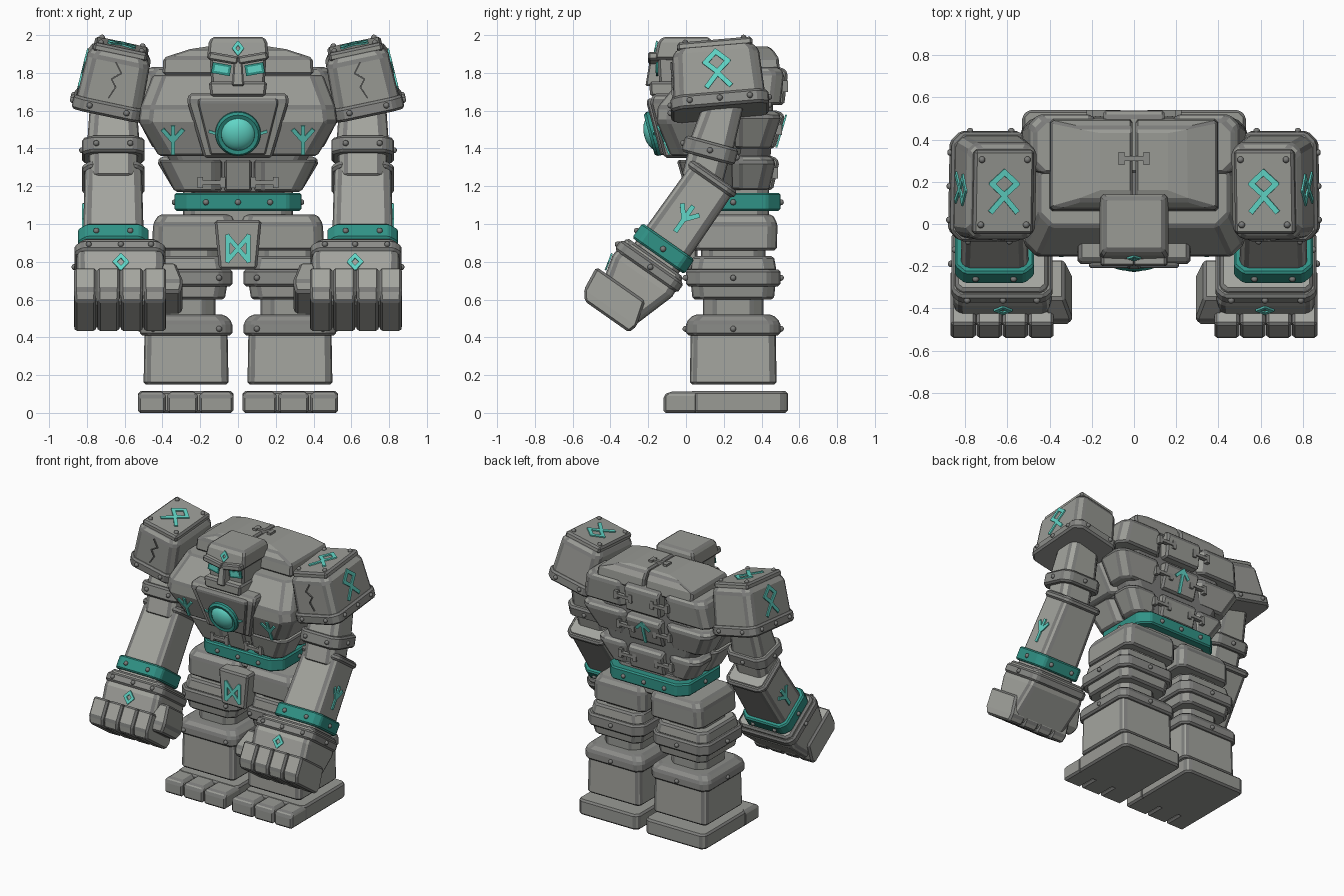
import bpy, bmesh, math
from mathutils import Matrix, Vector


def material(name, rgb):
    m = bpy.data.materials.new(name)
    m.diffuse_color = (*rgb, 1)
    return m


LIGHT = material("light_stone", (0.37, 0.375, 0.345))
STONE = material("stone", (0.32, 0.325, 0.30))
RIM = material("rim_stone", (0.26, 0.263, 0.248))
TRIM = material("dark_stone", (0.20, 0.202, 0.195))
TEAL = material("teal_metal", (0.03, 0.29, 0.24))
GLOW = material("glowing_teal", (0.12, 0.67, 0.57))
I = Matrix.Identity(4)


def frame(loc, x, y):
    """Face frame: x and y lie in the face, z points outwards."""
    x, y = Vector(x).normalized(), Vector(y).normalized()
    m = Matrix((x, y, x.cross(y))).transposed().to_4x4()
    m.translation = loc
    return m


def finish(name, bm, mat, m=I, mirror=False, bevel=0.0, smooth=False):
    """Place the mesh, and a twin on the other side if asked."""
    bm.transform(m)
    for side in ("left", "right") if mirror else ("",):
        if side == "right":
            bm.transform(Matrix.Diagonal((-1, 1, 1, 1)))
        bmesh.ops.recalc_face_normals(bm, faces=bm.faces)
        me = bpy.data.meshes.new(name)
        bm.to_mesh(me)
        me.materials.append(mat)
        if smooth:
            me.shade_smooth()
        ob = bpy.data.objects.new(name + ("_" + side if side else ""), me)
        bpy.context.collection.objects.link(ob)
        if bevel:
            b = ob.modifiers.new("worn_edges", "BEVEL")
            b.width, b.segments, b.limit_method = bevel, 1, "ANGLE"
            b.angle_limit = math.radians(28)
            if mat in (LIGHT, STONE, RIM):
                me.materials.append(TRIM)
                b.material = 1
    bm.free()


def loft(name, sections, c=0.0, mat=STONE, m=I, mirror=False, bevel=0.013):
    """Stack of rectangles (z, x0, x1, y0, y1) with corners cut by c."""
    bm = bmesh.new()
    rings = []
    for z, x0, x1, y0, y1 in sections:
        if c:
            p = [(x0 + c, y0), (x1 - c, y0), (x1, y0 + c), (x1, y1 - c),
                 (x1 - c, y1), (x0 + c, y1), (x0, y1 - c), (x0, y0 + c)]
        else:
            p = [(x0, y0), (x1, y0), (x1, y1), (x0, y1)]
        rings.append([bm.verts.new((x, y, z)) for x, y in p])
    n = len(rings[0])
    for a, b in zip(rings, rings[1:]):
        for i in range(n):
            bm.faces.new((a[i], a[(i + 1) % n], b[(i + 1) % n], b[i]))
    bm.faces.new(rings[0][::-1])
    bm.faces.new(rings[-1])
    finish(name, bm, mat, m, mirror, bevel)


def box(name, x0, x1, y0, y1, z0, z1, **k):
    loft(name, [(z0, x0, x1, y0, y1), (z1, x0, x1, y0, y1)], **k)


def rivets(name, pts, m=I, mirror=False, r=0.016):
    bm = bmesh.new()
    for p in pts:
        bmesh.ops.create_icosphere(bm, subdivisions=2, radius=r, matrix=Matrix.Translation(p))
    finish(name, bm, TRIM, m, mirror, smooth=True)


def mark(name, lines, m, mirror=False, w=0.022, mat=GLOW):
    """Thin strokes along polylines in a face frame."""
    bm = bmesh.new()
    for line in lines:
        for a, b in zip(line, line[1:]):
            a, b = Vector((*a, 0)), Vector((*b, 0))
            d = b - a
            t = frame((a + b) / 2 + Vector((0, 0, 0.003)), d, (-d.y, d.x, 0))
            bmesh.ops.create_cube(bm, size=1, matrix=t @ Matrix.Diagonal((d.length + w * 0.7, w, 0.009, 1)))
    finish(name, bm, mat, m, mirror)


def staple(name, m, mirror=False):
    bm = bmesh.new()
    for x, sx, sy in ((0, 0.12, 0.022), (-0.06, 0.028, 0.06), (0.06, 0.028, 0.06)):
        bmesh.ops.create_cube(bm, size=1, matrix=Matrix.Translation((x, 0, 0)) @ Matrix.Diagonal((sx, sy, 0.03, 1)))
    finish(name, bm, RIM, m, mirror)


def diamond(w, h, y=0.0):
    return [(0, y + h), (w, y), (0, y - h), (-w, y), (0, y + h)]


FORK = [[(0, -0.08), (0, 0.07)], [(-0.05, 0.05), (0, -0.01), (0.05, 0.05)]]
FRONT, BACK = ((1, 0, 0), (0, 0, 1)), ((-1, 0, 0), (0, 0, 1))

# Feet and legs
box("foot", 0.025, 0.53, 0.02, 0.54, 0, 0.115, c=0.03, mirror=True)
for i, (a, b) in enumerate(((0.025, 0.205), (0.212, 0.375), (0.382, 0.53))):
    loft("toe_%d" % i, [(0, a, b, -0.12, 0.06), (0.09, a, b, -0.12, 0.06), (0.112, a + 0.01, b - 0.01, -0.09, 0.06)], mirror=True)
loft("shin", [(0.15, 0.05, 0.5, 0.02, 0.48), (0.43, 0.055, 0.495, 0.025, 0.475)], c=0.025, mat=LIGHT, mirror=True)
loft("shin_rim", [(0.41, 0.03, 0.52, 0, 0.5), (0.48, 0.03, 0.52, 0, 0.5), (0.52, 0.07, 0.48, 0.04, 0.46)],
     c=0.045, mat=RIM, mirror=True)
box("ankle_joint", 0.12, 0.43, 0.09, 0.41, 0.5, 0.63, c=0.06, mirror=True)
loft("knee_base", [(0.6, 0.07, 0.47, 0.035, 0.465), (0.69, 0.055, 0.485, 0.025, 0.475)], c=0.05, mirror=True)
box("knee_rim", 0.03, 0.51, 0, 0.5, 0.67, 0.76, c=0.06, mat=RIM, mirror=True)
loft("knee_top", [(0.75, 0.05, 0.49, 0.02, 0.48), (0.83, 0.065, 0.475, 0.035, 0.465)], c=0.05, mirror=True)
rivets("leg_rivets", [(x, y, z) for z in (0.445, 0.715) for x, y in
                      ((0.1, -0.003), (0.45, -0.003), (0.52, 0.25), (0.275, 0.503))], mirror=True)
box("hip_joint", 0.1, 0.42, 0.08, 0.42, 0.8, 0.9, c=0.05, mirror=True)

# Hips, loin plate and belt
loft("hip", [(0.86, 0.015, 0.455, 0.02, 0.48), (1.0, 0.015, 0.45, 0.015, 0.485), (1.05, 0.03, 0.42, 0.05, 0.46)], c=0.04, mirror=True)
box("waist", -0.29, 0.29, 0.08, 0.44, 1.0, 1.2, c=0.05)
loft("loin_plate", [(0.76, -0.1, 0.1, -0.06, 0.06), (1.02, -0.125, 0.125, -0.06, 0.06)])
mark("loin_mark", [[(-0.055, -0.065), (-0.055, 0.065), (0.055, -0.065), (0.055, 0.065), (-0.055, -0.065)]],
     frame((0, -0.061, 0.87), *FRONT), w=0.024)
box("belt", -0.335, 0.335, 0.0, 0.5, 1.07, 1.165, c=0.07, mat=TEAL, bevel=0.01)
rivets("belt_rivets", [(x, y, 1.115) for x in (-0.17, 0, 0.17) for y in (-0.002, 0.502)] + [(s * 0.335, 0.25, 1.115) for s in (-1, 1)])

# Abdomen, chest and back slabs
loft("torso_core", [(1.16, -0.28, 0.28, 0.06, 0.43), (1.5, -0.44, 0.44, 0.02, 0.46), (1.82, -0.36, 0.36, 0.1, 0.46)], c=0.06, mat=TRIM)
loft("belly_side", [(1.17, 0.085, 0.335, 0.01, 0.25), (1.34, 0.085, 0.42, -0.04, 0.25)], c=0.045, mirror=True)
loft("belly_middle", [(1.17, -0.075, 0.075, 0, 0.25), (1.34, -0.075, 0.075, -0.05, 0.25)])
staple("belly_staple", frame((0.14, -0.01, 1.22), *FRONT), True)
loft("chest", [(1.36, 0.02, 0.42, -0.08, 0.3), (1.54, 0.02, 0.525, -0.155, 0.3),
               (1.62, 0.02, 0.515, -0.15, 0.3), (1.79, 0.02, 0.45, -0.01, 0.3)], c=0.06, mirror=True)
for i, (z0, z1, x0, x1, y0, y1) in enumerate(((1.18, 1.36, 0.34, 0.43, 0.46, 0.495), (1.4, 1.6, 0.45, 0.54, 0.47, 0.525),
                                              (1.63, 1.83, 0.53, 0.5, 0.52, 0.54))):
    loft("back_side_%d" % i, [(z0, 0.155, x0, 0.24, y0 - 0.02), (z1 - 0.03, 0.155, x1, 0.24, y1 - 0.02),
                              (z1, 0.155, x1 - 0.03, 0.24, y1 - 0.05)], c=0.05, mirror=True)
    loft("back_middle_%d" % i, [(z0, -0.145, 0.145, 0.24, y0), (z1 - 0.03, -0.145, 0.145, 0.24, y1), (z1, -0.145, 0.145, 0.24, y1 - 0.03)])
    staple("back_staple_%d" % i, frame((0.15, (y0 + y1) / 2 - 0.005, (z0 + z1) / 2), *BACK), True)
mark("back_mark", [[(0, -0.08), (0, 0.08)], [(-0.05, 0.03), (0, 0.08), (0.05, 0.03)]],
     frame((0, 0.501, 1.49), (-1, 0, 0), (0, 0.3, 1)))
mark("chest_mark", FORK, frame((0.345, -0.119, 1.45), (1, 0, 0), (0, -0.41, 1)), True)
loft("upper_back", [(1.79, 0.006, 0.4, 0.06, 0.5), (1.88, 0.006, 0.395, 0.07, 0.49),
                    (1.925, 0.006, 0.26, 0.11, 0.46), (1.94, 0.006, 0.16, 0.16, 0.43)], mirror=True)
staple("upper_staple", frame((0, 0.31, 1.94), (1, 0, 0), (0, 1, 0)))

# Chest plate with gem
loft("chest_plate", [(1.35, -0.18, 0.18, -0.115, 0.1), (1.65, -0.27, 0.27, -0.192, 0.1), (1.69, -0.26, 0.26, -0.17, 0.1)])
loft("chest_plate_panel", [(1.365, -0.145, 0.145, -0.134, 0), (1.645, -0.215, 0.215, -0.21, 0), (1.665, -0.205, 0.205, -0.2, 0)],
     mat=RIM, bevel=0.008)
gem = frame((0, -0.166, 1.48), (1, 0, 0), (0, -0.27, 0.995))
mark("gem_lines", [[(0.12, 0), (0.15, 0.01)]], gem, True, 0.014)
bm = bmesh.new()
bmesh.ops.create_uvsphere(bm, u_segments=28, v_segments=14, radius=0.095)
finish("gem", bm, GLOW, gem @ Matrix.Diagonal((1, 1, 0.6, 1)), smooth=True)
bm = bmesh.new()
prof = [bm.verts.new((r, 0, z)) for r, z in ((0.085, -0.03), (0.088, 0.025), (0.108, 0.03), (0.12, 0.015), (0.122, -0.03))]
edges = [bm.edges.new(e) for e in zip(prof, prof[1:])]
bmesh.ops.spin(bm, geom=prof + edges, axis=(0, 0, 1), cent=(0, 0, 0), angle=math.tau, steps=28, use_merge=True)
bmesh.ops.remove_doubles(bm, verts=bm.verts, dist=0.0005)
finish("gem_ring", bm, TEAL, gem)

# Head
box("neck", -0.1, 0.1, -0.06, 0.2, 1.6, 1.78, c=0.03)
loft("skull", [(1.71, -0.14, 0.14, -0.14, 0.12), (1.88, -0.15, 0.15, -0.15, 0.13)])
loft("crown", [(1.87, -0.165, 0.165, -0.17, 0.14), (1.96, -0.155, 0.155, -0.15, 0.14), (1.99, -0.14, 0.14, -0.125, 0.125)])
loft("jaw", [(1.675, -0.145, 0.145, -0.19, 0.04), (1.755, -0.155, 0.155, -0.195, 0.06)], mat=LIGHT)
loft("nose", [(1.73, -0.032, 0.032, -0.215, -0.1), (1.88, -0.022, 0.022, -0.19, -0.1)], bevel=0.008)
tilt = Matrix.Translation((0.078, -0.155, 1.878)) @ Matrix.Rotation(math.radians(-10), 4, "Y")
box("brow", -0.08, 0.08, -0.045, 0.06, -0.022, 0.022, m=tilt, mirror=True, bevel=0.01)
box("eye", -0.036, 0.036, -0.007, 0.002, -0.074, -0.042, mat=GLOW, m=tilt, mirror=True, bevel=0)
box("eye_rim", -0.05, 0.05, -0.003, 0.006, -0.088, -0.03, mat=TEAL, m=tilt, mirror=True, bevel=0)
mark("brow_mark", [diamond(0.022, 0.03)], frame((0, -0.159, 1.93), (1, 0, 0), (0, 0.22, 1)), w=0.017)

# Shoulder pauldrons
P = Matrix.Translation((0.65, 0.165, 1.785)) @ Matrix.Rotation(math.radians(-12), 4, "Y") @ Matrix.Rotation(math.radians(5), 4, "X")
loft("pauldron", [(-0.19, -0.178, 0.178, -0.245, 0.245), (0.1, -0.168, 0.168, -0.23, 0.23),
                  (0.14, -0.145, 0.145, -0.2, 0.2)], c=0.04, m=P, mirror=True)
box("pauldron_rim", -0.192, 0.192, -0.26, 0.26, -0.2, -0.125, c=0.05, mat=RIM, m=P, mirror=True)
box("pauldron_cap", -0.145, 0.145, -0.2, 0.2, 0.12, 0.168, m=P, mirror=True)
rivets("pauldron_rivets", [(x, y, 0.17) for x in (-0.11, 0.11) for y in (-0.155, 0.155)]
       + [(x, y, -0.16) for x in (-0.1, 0.1) for y in (-0.262, 0.262)] + [(0.193, y, -0.16) for y in (-0.16, 0, 0.16)], P, True)
badge = [diamond(0.06, 0.055, 0.04), [(-0.06, -0.09), (-0.008, -0.03)], [(0.06, -0.09), (0.008, -0.03)]]
mark("cap_mark", badge, P @ frame((0, 0, 0.169), (1, 0, 0), (0, 1, 0)), True, 0.026)
mark("pauldron_mark", badge, P @ frame((0.172, 0, 0.0), (0, 1, 0), (-0.035, 0, 1)), True, 0.026)
mark("pauldron_crack", [[(0.01, 0.09), (-0.03, 0.04), (0.015, 0.0), (-0.015, -0.04), (0.01, -0.1)]],
     P @ frame((0, -0.237, 0), (1, 0, 0), (0, 0.05, 1)), True, 0.007, TRIM)

# Upper arms and elbows
E = Matrix.Translation((0.66, 0.127, 1.39)) @ Matrix.Rotation(math.radians(-15), 4, "X")
loft("upper_arm", [(0, -0.14, 0.14, -0.12, 0.12), (0.3, -0.12, 0.12, -0.09, 0.11)], c=0.04, mat=LIGHT, m=E, mirror=True)
box("elbow_ring", -0.165, 0.165, -0.145, 0.145, -0.045, 0.045, c=0.05, mat=RIM, m=E, mirror=True)
box("elbow_joint", -0.13, 0.13, -0.11, 0.11, -0.17, 0, c=0.04, mat=LIGHT, m=E, mirror=True)
rivets("elbow_rivets", [(-0.09, -0.147, 0), (0.09, -0.147, 0), (0.166, 0, 0), (0, 0.147, 0)], E, True)

# Forearms, cuffs and fists
A = Matrix.Translation((0.66, 0.131, 1.228)) @ Matrix.Rotation(math.radians(-35), 4, "X")
loft("forearm", [(-0.52, -0.163, 0.163, -0.142, 0.142), (0.04, -0.15, 0.15, -0.135, 0.135)], c=0.03, mat=LIGHT, m=A, mirror=True)
box("forearm_rim", -0.165, 0.165, -0.15, 0.15, -0.01, 0.035, c=0.04, mat=RIM, m=A, mirror=True)
mark("forearm_mark", FORK, A @ frame((0.158, 0, -0.24), (0, 1, 0), (-0.02, 0, 1)), True, 0.025)
box("cuff", -0.187, 0.187, -0.168, 0.168, -0.485, -0.39, c=0.045, mat=TEAL, m=A, mirror=True, bevel=0.01)
rivets("cuff_rivets", [(x, y, -0.44) for x in (-0.09, 0.09) for y in (-0.169, 0.169)] + [(0.188, 0, -0.44)], A, True)
loft("fist", [(-0.885, -0.26, 0.19, -0.13, 0.1), (-0.62, -0.27, 0.195, -0.2, 0.185), (-0.5, -0.25, 0.185, -0.19, 0.175)],
     c=0.03, mat=LIGHT, m=A, mirror=True)
box("fist_rim", -0.275, 0.205, -0.21, 0.195, -0.59, -0.525, c=0.04, mat=RIM, m=A, mirror=True)
rivets("fist_rivets", [(x, -0.211, -0.557) for x in (-0.2, -0.04, 0.13)] + [(0.206, 0, -0.557)], A, True)
mark("fist_mark", [diamond(0.032, 0.036)], A @ frame((-0.04, -0.194, -0.66), (1, 0, 0), (0, -0.25, 1)), True, 0.02)
for i in range(4):
    x = -0.28 + i * 0.123
    loft("finger_%d" % i, [(-0.905, x + 0.004, x + 0.116, -0.18, 0.105), (-0.855, x, x + 0.119, -0.22, 0.12),
                           (-0.72, x, x + 0.119, -0.235, 0.08)], mat=LIGHT, m=A, mirror=True)
loft("thumb", [(-0.83, -0.355, -0.24, -0.16, 0.05), (-0.77, -0.37, -0.24, -0.18, 0.08), (-0.63, -0.33, -0.24, -0.15, 0.08)],
     m=A, mirror=True)
